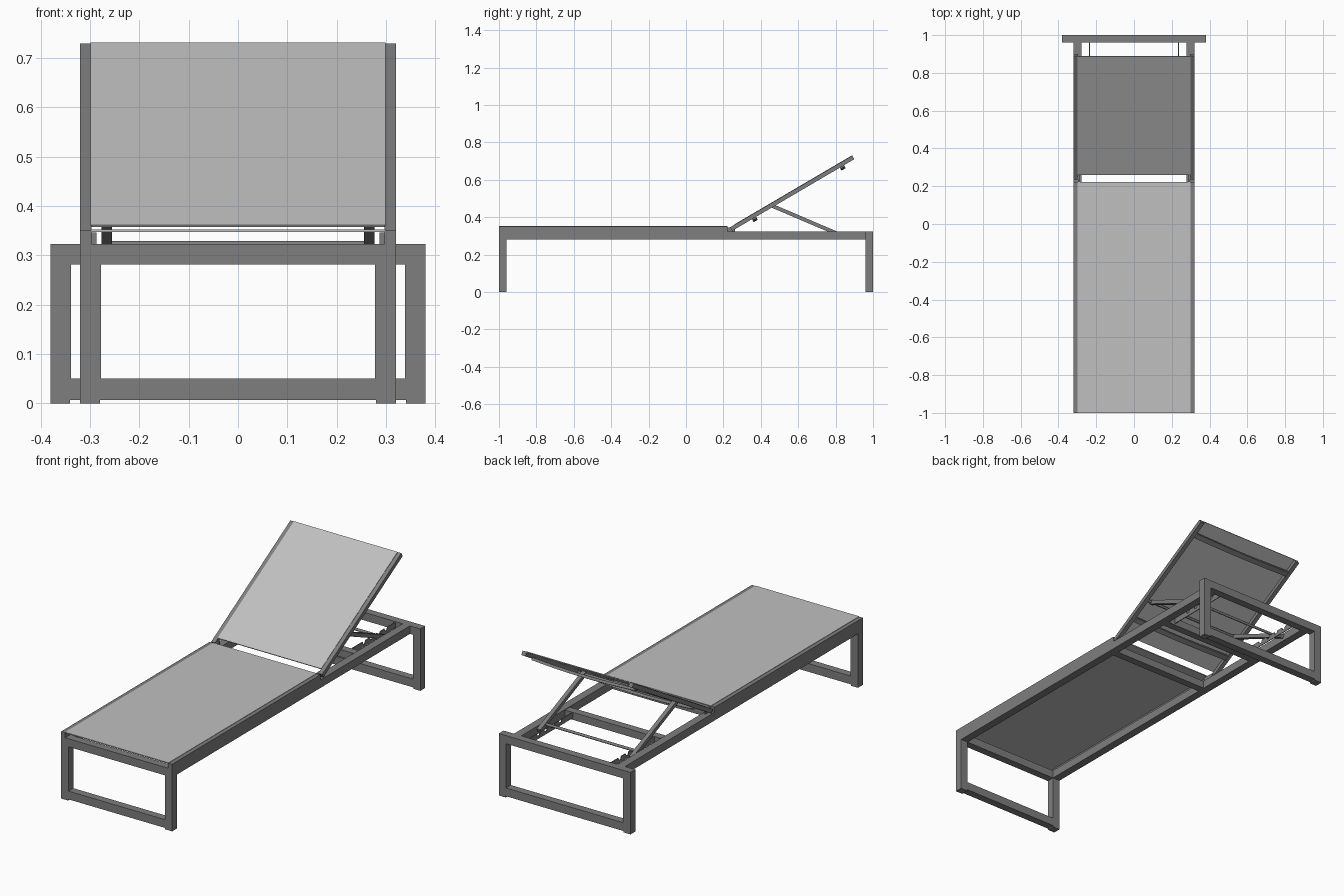
import bpy, bmesh, math
from mathutils import Vector, Matrix

if "Cube" in bpy.data.objects:
    bpy.data.objects.remove(bpy.data.objects["Cube"])


def material(name, value):
    m = bpy.data.materials.new(name)
    m.use_nodes = True
    colour = (value, value, value, 1)
    m.diffuse_color = colour
    m.node_tree.nodes["Principled BSDF"].inputs["Base Color"].default_value = colour
    return m


FRAME = material("grey metal", 0.21)
FABRIC = material("light grey fabric", 0.53)


def finish(name, bm, mat, matrix=None):
    bmesh.ops.recalc_face_normals(bm, faces=bm.faces)
    mesh = bpy.data.meshes.new(name)
    bm.to_mesh(mesh)
    bm.free()
    mesh.materials.append(mat)
    ob = bpy.data.objects.new(name, mesh)
    if matrix:
        ob.matrix_world = matrix
    bpy.context.collection.objects.link(ob)
    return ob


def box(name, x, y, z, mat=FRAME, matrix=None):
    """Box from (min, max) pairs on each axis."""
    bm = bmesh.new()
    bmesh.ops.create_cube(bm, size=1)
    for v in bm.verts:
        v.co = [r[0] if c < 0 else r[1] for c, r in zip(v.co, (x, y, z))]
    return finish(name, bm, mat, matrix)


def pair(name, x, y, z, mat=FRAME, matrix=None):
    """The same box on the left (+x) and right (-x)."""
    box("left_" + name, x, y, z, mat, matrix)
    box("right_" + name, (-x[1], -x[0]), y, z, mat, matrix)


def extrude_x(name, outline, x0, x1, mat=FRAME):
    """Extrude a (y, z) outline along x."""
    bm = bmesh.new()
    face = bm.faces.new([bm.verts.new((x0, y, z)) for y, z in outline])
    out = bmesh.ops.extrude_face_region(bm, geom=[face])
    moved = [g for g in out["geom"] if isinstance(g, bmesh.types.BMVert)]
    bmesh.ops.translate(bm, verts=moved, vec=(x1 - x0, 0, 0))
    return finish(name, bm, mat)


def bowed_bar(name, half, y, z, sag, matrix):
    """Cross bar that bows away from the fabric in the middle."""
    bm = bmesh.new()
    rings, steps = [], 12
    for i in range(steps + 1):
        t = 2 * i / steps - 1
        drop = sag * (1 - t * t)
        rings.append([bm.verts.new((t * half, a, b - drop)) for a, b in
                      ((y[0], z[0]), (y[1], z[0]), (y[1], z[1]), (y[0], z[1]))])
    for a, b in zip(rings, rings[1:]):
        for k in range(4):
            n = (k + 1) % 4
            bm.faces.new((a[k], a[n], b[n], b[k]))
    bm.faces.new(rings[0])
    bm.faces.new(rings[-1])
    finish(name, bm, FRAME, matrix)


def rod(name, y, z, half, radius):
    bm = bmesh.new()
    bmesh.ops.create_cone(bm, cap_ends=True, segments=12, radius1=radius, radius2=radius,
                          depth=2 * half, matrix=Matrix.Rotation(math.pi / 2, 4, "Y"))
    ob = finish(name, bm, FRAME, Matrix.Translation((0, y, z)))
    for p in ob.data.polygons:
        p.use_smooth = len(p.vertices) == 4


# Leg frames: the front one is flush with the rails, the back one is wider
BAR, TOP = 0.042, 0.323
BASE = TOP - BAR
for end, half, y in (("front", 0.32, (-1, -0.96)), ("back", 0.38, (0.96, 1))):
    inner = half - BAR
    pair(end + "_leg", (inner, half), y, (0.007, BASE))
    pair(end + "_foot", (inner + 0.002, half), y, (0, 0.007))
    box(end + "_bottom_rail", (-inner, inner), y, (0.007, 0.05))
    reach = half if end == "back" else inner
    box(end + "_top_rail", (-reach, reach), y, (BASE, TOP))

# Long side rails, raised seat edges and cross rails
pair("side_rail", (0.278, 0.32), (-1, 0.96), (BASE, TOP))
pair("seat_edge", (0.297, 0.32), (-1, 0.222), (TOP, 0.35))
for name, y in (("middle", 0.19), ("rear", 0.58)):
    box(name + "_cross_rail", (-0.278, 0.278), (y - 0.02, y + 0.02), (BASE, TOP - 0.003))

# Seat fabric
box("seat_fabric", (-0.299, 0.299), (-1, 0.222), (0.347, 0.352), FABRIC)

# Reclining backrest, built flat and tilted about its lower end
LENGTH = 0.757
tilt = Matrix.Translation((0, 0.236, 0.346)) @ Matrix.Rotation(math.radians(30.4), 4, "X")
pair("backrest_rail", (0.297, 0.32), (0, LENGTH), (-0.022, 0), FRAME, tilt)
box("backrest_fabric", (-0.299, 0.299), (0.028, LENGTH), (-0.003, 0.002), FABRIC, tilt)
for name, y in (("lower", 0.135), ("upper", 0.68)):
    bowed_bar(name + "_backrest_bar", 0.297, (y - 0.013, y + 0.013), (-0.03, -0.016), 0.01, tilt)

# Hinge plates
pair("hinge_plate", (0.287, 0.297), (0.2, 0.262), (TOP - 0.01, 0.346))

# Folding support: two struts and the rod between them
start, end = Vector((0, 0.455, 0.463)), Vector((0, 0.83, 0.303))
run = end - start
slope = Matrix.Translation(start) @ Matrix.Rotation(math.atan2(run.z, run.y), 4, "X")
pair("support_strut", (0.255, 0.277), (0, run.length), (-0.01, 0.01), FRAME, slope)
rod("support_pivot_rod", 0.462, 0.46, 0.297, 0.006)
rod("support_foot_rod", 0.785, 0.322, 0.277, 0.007)

# Notched racks that catch the foot rod
rack = [(0.96, 0.29), (0.6, 0.29), (0.6, 0.32)]
for i in range(4):
    y = 0.69 + i * 0.06
    rack += [(y, 0.32), (y + 0.004, 0.306), (y + 0.018, 0.306), (y + 0.026, 0.32)]
rack.append((0.96, 0.32))
for side, x in (("left", 0.233), ("right", -0.237)):
    extrude_x(side + "_notched_rack", rack, x, x + 0.004)
